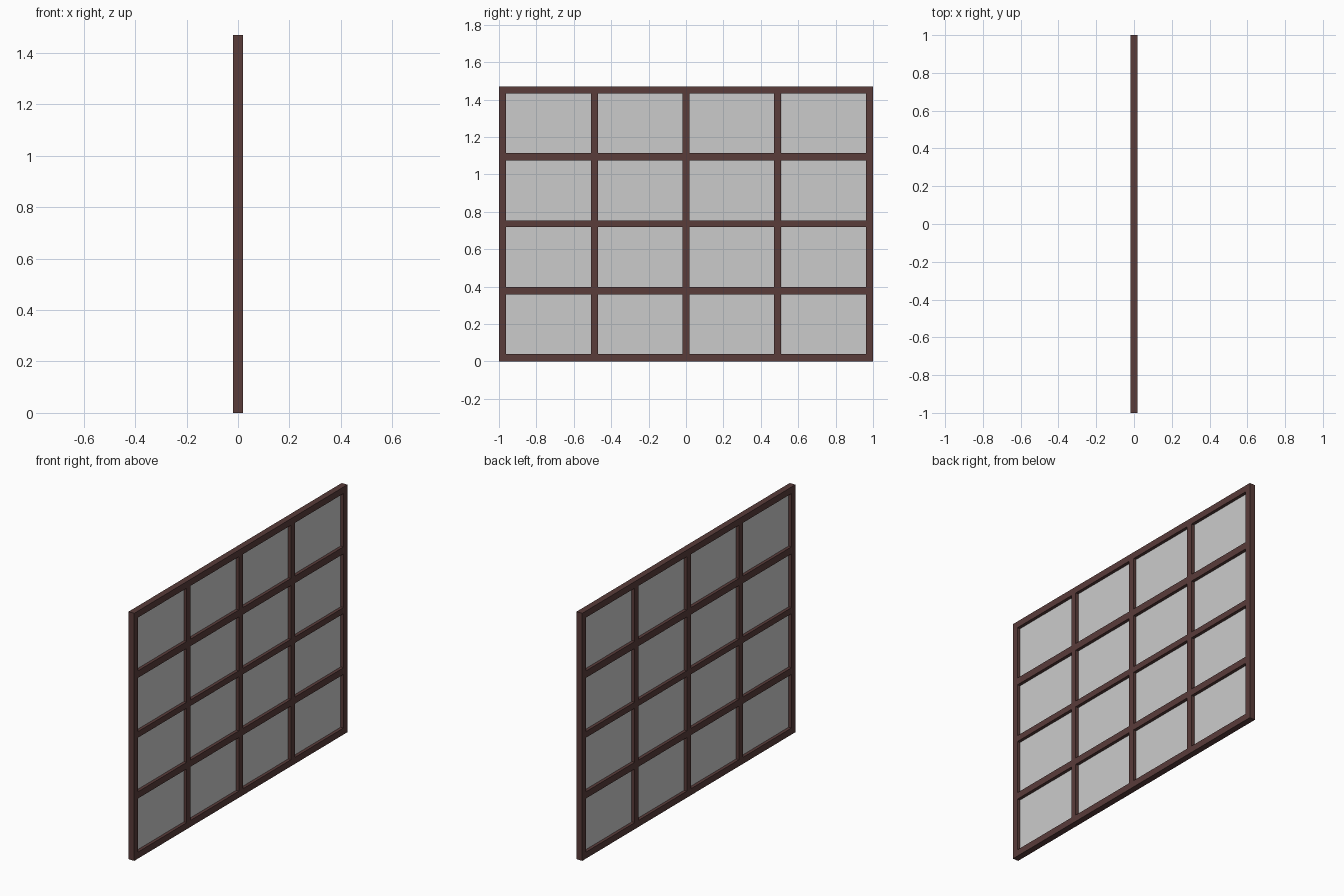
import bpy

if "Cube" in bpy.data.objects:
    bpy.data.objects.remove(bpy.data.objects["Cube"])

HEIGHT = 1.47
DEPTH = 0.037
BAR = 0.037

wood = bpy.data.materials.new("dark_wood")
wood.diffuse_color = (0.10, 0.045, 0.042, 1)
wood.use_nodes = True
wood.node_tree.nodes["Principled BSDF"].inputs["Base Color"].default_value = wood.diffuse_color


def bar(name, y0, y1, z0, z1):
    """Wooden box spanning the given y and z ranges."""
    bpy.ops.mesh.primitive_cube_add(size=1, location=(0, (y0 + y1) / 2, (z0 + z1) / 2))
    ob = bpy.context.object
    ob.name = name
    ob.scale = (DEPTH, y1 - y0, z1 - z0)
    bpy.ops.object.transform_apply(location=False, rotation=False, scale=True)
    ob.data.materials.append(wood)


def pane(name, y0, y1, z0, z1):
    """Single flat sheet of glass in the middle of the frame depth."""
    mesh = bpy.data.meshes.new(name)
    mesh.from_pydata([(0, y0, z0), (0, y1, z0), (0, y1, z1), (0, y0, z1)], [], [(0, 1, 2, 3)])
    bpy.context.collection.objects.link(bpy.data.objects.new(name, mesh))


# Vertical and horizontal bars as (low edge, high edge)
h = BAR / 2
uprights = [(-1, -1 + BAR)] + [(c - h, c + h) for c in (-0.489, 0, 0.489)] + [(1 - BAR, 1)]
rails = [(0, 0.039), (0.357, 0.397), (0.718, 0.754), (1.073, 1.115), (HEIGHT - 0.039, HEIGHT)]

# Outer stiles and inner mullions run the full height
for i, (y0, y1) in enumerate(uprights):
    bar("stile" if i in (0, 4) else "mullion", y0, y1, 0, HEIGHT)

# Rails and glazing bars fit between the uprights
for i, (z0, z1) in enumerate(rails):
    for a, b in zip(uprights, uprights[1:]):
        bar("rail" if i in (0, 4) else "glazing_bar", a[1], b[0], z0, z1)

# Glass panes, with a hairline gap beside the last mullion
for col, (a, b) in enumerate(zip(uprights, uprights[1:])):
    for c, d in zip(rails, rails[1:]):
        pane("glass_pane", a[1] + (0.004 if col == 3 else 0), b[0], c[1], d[0])
